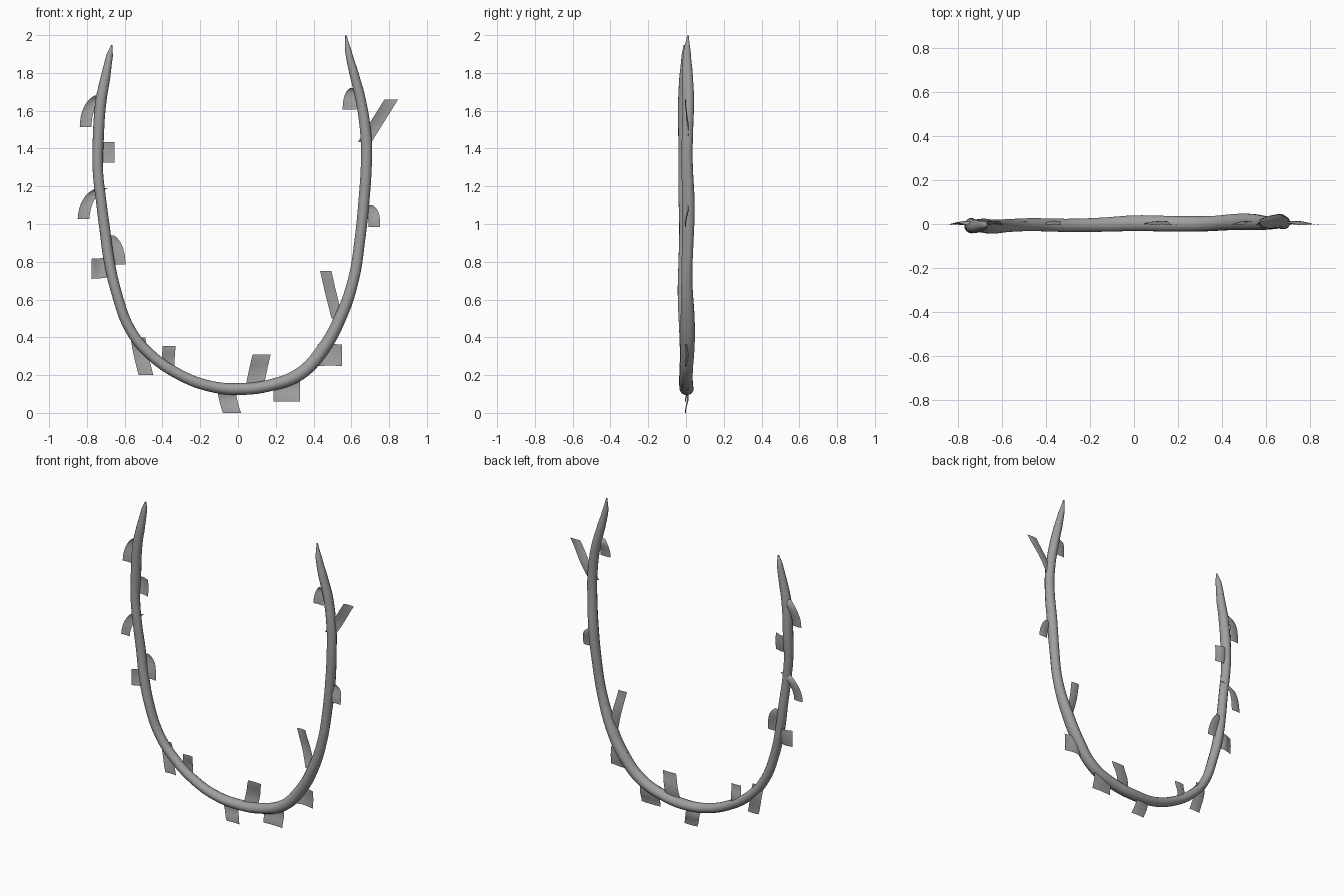
import bpy, bmesh, math
from mathutils import Vector

cube = bpy.data.objects.get("Cube")
if cube:
    bpy.data.objects.remove(cube)

grey = bpy.data.materials.new("stem grey")
grey.use_nodes = True
grey.diffuse_color = (0.35, 0.35, 0.35, 1)
grey.node_tree.nodes["Principled BSDF"].inputs["Base Color"].default_value = (0.35, 0.35, 0.35, 1)


def add_object(name, data):
    obj = bpy.data.objects.new(name, data)
    bpy.context.collection.objects.link(obj)
    return obj


# Vine: x, z, radius from the right tip round the bottom to the left tip
VINE = [
    (-.668, 1.947, .004), (-.68, 1.89, .018), (-.705, 1.76, .027), (-.725, 1.655, .03),
    (-.74, 1.445, .03), (-.742, 1.285, .028), (-.725, 1.125, .028), (-.705, .97, .029),
    (-.683, .81, .029), (-.64, .625, .028), (-.57, .44, .028), (-.465, .31, .029),
    (-.305, .2, .029), (-.15, .142, .03), (0, .126, .032), (.17, .146, .032),
    (.33, .208, .035), (.445, .33, .035), (.54, .5, .033), (.61, .7, .03),
    (.645, .915, .029), (.667, 1.125, .03), (.68, 1.34, .03), (.677, 1.47, .03),
    (.65, 1.655, .028), (.613, 1.8, .025), (.585, 1.91, .018), (.571, 1.998, .004),
]
curve = bpy.data.curves.new("vine_path", 'CURVE')
curve.dimensions = '3D'
curve.bevel_depth = 1.0
curve.bevel_resolution = 4
curve.resolution_u = 5
curve.use_fill_caps = True
spline = curve.splines.new('BEZIER')
spline.bezier_points.add(len(VINE) - 1)
for i, (point, (x, z, r)) in enumerate(zip(spline.bezier_points, VINE)):
    point.co = (x, 0.012 * x + 0.003 * math.sin(i * 1.9), z)
    point.radius = r
    point.handle_left_type = point.handle_right_type = 'AUTO'
path = add_object("vine_path", curve)
bpy.context.view_layer.update()
mesh = bpy.data.meshes.new_from_object(path.evaluated_get(bpy.context.evaluated_depsgraph_get()))
bpy.data.objects.remove(path)
# Slight bark swelling, a little deeper than wide
for v in mesh.vertices:
    swell = 1.08 + 0.08 * math.sin(9 * v.co.z + 7 * v.co.x)
    v.co.y *= swell
mesh.materials.clear()
mesh.materials.append(grey)
mesh.shade_smooth()
add_object("vine", mesh)


def leaf(name, root, mid, tip, half, upright=False, rows=8, cols=4):
    """Thin curled strip through three (x, z) points, with square-cut ends."""
    a, b, c = (Vector((p[0], 0, p[1])) for p in (root, mid, tip))
    b = 2 * b - (a + c) / 2
    side = Vector((0, 0, half)) if upright else Vector((half, 0, 0))
    bm = bmesh.new()
    grid = []
    for i in range(rows + 1):
        t = i / rows
        centre = a * (1 - t) ** 2 + b * 2 * t * (1 - t) + c * t * t
        row = []
        for j in range(cols + 1):
            s = 2 * j / cols - 1
            curl = 0.006 + 0.007 * math.sin(math.pi * 1.5 * t) + 0.006 * s * (1 - t) - 0.004 * s * s
            row.append(bm.verts.new(centre + side * s + Vector((0, curl, 0))))
        grid.append(row)
    for low, high in zip(grid, grid[1:]):
        for j in range(cols):
            bm.faces.new((low[j], low[j + 1], high[j + 1], high[j]))
    bmesh.ops.recalc_face_normals(bm, faces=bm.faces)
    data = bpy.data.meshes.new(name)
    bm.to_mesh(data)
    bm.free()
    data.materials.append(grey)
    data.shade_smooth()
    add_object(name, data)


# Leaves hanging or rising with level ends
LEVEL = [
    ((-.73, 1.68), (-.787, 1.615), (-.807, 1.513), .031),
    ((-.72, 1.19), (-.79, 1.13), (-.818, 1.026), .031),
    ((-.69, .94), (-.645, .88), (-.63, .785), .034),
    ((-.53, .4), (-.512, .3), (-.487, .2), .039),
    ((-.37, .23), (-.369, .29), (-.364, .355), .034),
    ((-.06, .115), (-.05, .06), (-.032, 0), .048),
    ((.09, .15), (.108, .235), (.125, .308), .048),
    ((.258, .185), (.258, .12), (.258, .06), .069),
    ((.525, .5), (.49, .64), (.465, .75), .03),
    ((.68, 1.1), (.713, 1.06), (.721, .985), .031),
    ((.672, 1.435), (.74, 1.545), (.812, 1.66), .036),
    ((.63, 1.72), (.6, 1.68), (.59, 1.605), .036),
]
for n, args in enumerate(LEVEL):
    leaf(f"leaf_{n + 1}", *args)

# Short leaves reaching sideways with upright ends
SIDEWAYS = [
    ((-.735, 1.38), (-.69, 1.38), (-.653, 1.38), .055),
    ((-.69, .77), (-.735, .765), (-.775, .763), .053),
    ((.42, .305), (.485, .307), (.55, .305), .057),
]
for n, args in enumerate(SIDEWAYS):
    leaf(f"side_leaf_{n + 1}", *args, upright=True)
